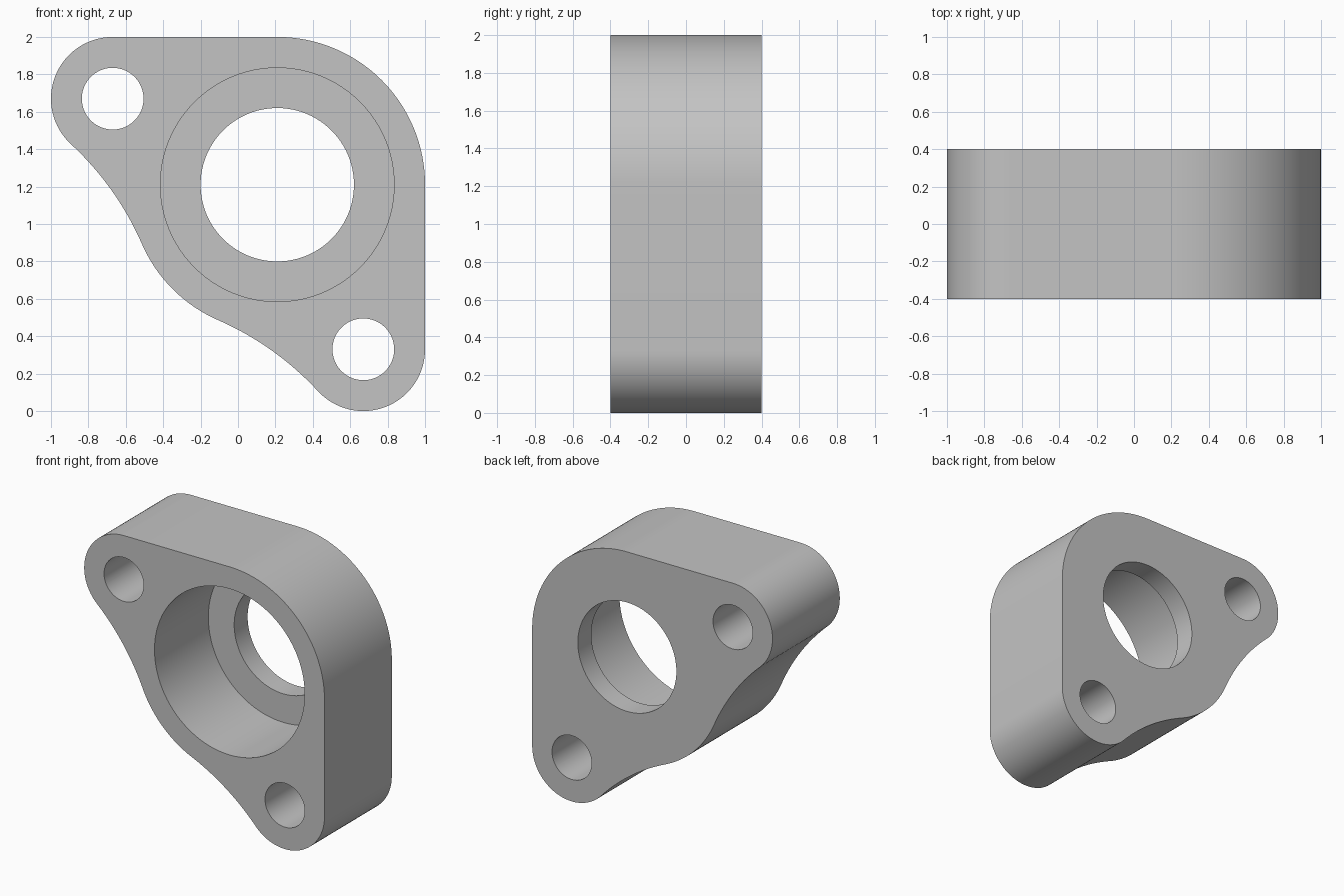
import bpy
import bmesh
from math import atan2, cos, sin, pi, radians, acos
from mathutils import Vector

cube = bpy.data.objects.get("Cube")
if cube:
    bpy.data.objects.remove(cube, do_unlink=True)

HALF = 0.4                                        # half the thickness
BORE, BORE_R = Vector((0.21, 1.21)), 0.79         # main boss, in x and z
EAR, EAR_R = Vector((-0.67, 1.67)), 0.33          # upper bolt ear
FILLET_R = 1.6                                    # hollow between boss and ear


def flip(p):
    """Mirror a point across the part's diagonal."""
    return Vector((p.y - 1, p.x + 1))


def arc(center, radius, start, end, steps):
    angles = [start + (end - start) * i / steps for i in range(steps + 1)]
    return [center + radius * Vector((cos(a), sin(a))) for a in angles]


def angle_to(a, b):
    return atan2(b.y - a.y, b.x - a.x)


# Centre of the hollow arc, tangent to ear and boss
gap = (BORE - EAR).length
ear_dist, bore_dist = EAR_R + FILLET_R, BORE_R + FILLET_R
corner = acos((gap**2 + ear_dist**2 - bore_dist**2) / (2 * gap * ear_dist))
ear_angle = angle_to(EAR, BORE) - corner
hollow = EAR + ear_dist * Vector((cos(ear_angle), sin(ear_angle)))
bore_angle = angle_to(BORE, hollow)

# Half of the outline, from the outer corner round to the inner corner
half = arc(BORE, BORE_R, pi / 4, pi / 2, 24)
half += arc(EAR, EAR_R, pi / 2, ear_angle + 2 * pi, 32)
half += arc(hollow, FILLET_R, angle_to(hollow, EAR), angle_to(hollow, BORE), 20)[1:]
half += arc(BORE, BORE_R, bore_angle, -3 * pi / 4, 16)[1:]
outline = half + [flip(p) for p in reversed(half[1:-1])]


def prism(name, points, front, back):
    """Extrude an x-z outline along y."""
    bm = bmesh.new()
    face = bm.faces.new([bm.verts.new((p.x, front, p.y)) for p in points])
    new = bmesh.ops.extrude_face_region(bm, geom=[face])["geom"]
    moved = [v for v in new if isinstance(v, bmesh.types.BMVert)]
    bmesh.ops.translate(bm, verts=moved, vec=(0, back - front, 0))
    bmesh.ops.recalc_face_normals(bm, faces=bm.faces)
    mesh = bpy.data.meshes.new(name)
    bm.to_mesh(mesh)
    bm.free()
    obj = bpy.data.objects.new(name, mesh)
    bpy.context.collection.objects.link(obj)
    return obj


grey = bpy.data.materials.new("plain grey")
grey.use_nodes = True
grey.diffuse_color = (0.55, 0.55, 0.55, 1)
grey.node_tree.nodes["Principled BSDF"].inputs["Base Color"].default_value = grey.diffuse_color

flange = prism("flange_body", outline, -HALF, HALF)
flange.data.materials.append(grey)
bpy.context.view_layer.objects.active = flange
flange.select_set(True)

# Bolt holes, through bore and front counterbore: centre, radius, back end
cuts = [
    ("upper_bolt_hole", EAR, 0.165, 0.5),
    ("lower_bolt_hole", flip(EAR), 0.165, 0.5),
    ("through_bore", BORE, 0.41, 0.5),
    ("counterbore", BORE, 0.625, 0.24),
]
for name, center, radius, back in cuts:
    cutter = prism(name + "_cutter", arc(center, radius, 0, 2 * pi, 96)[:-1], -0.5, back)
    cutter.hide_render = True
    mod = flange.modifiers.new(name, "BOOLEAN")
    mod.operation = "DIFFERENCE"
    mod.solver = "EXACT"
    mod.object = cutter
    bpy.ops.object.modifier_apply(modifier=mod.name)
    bpy.data.objects.remove(cutter, do_unlink=True)

bpy.ops.object.shade_smooth_by_angle(angle=radians(30))
